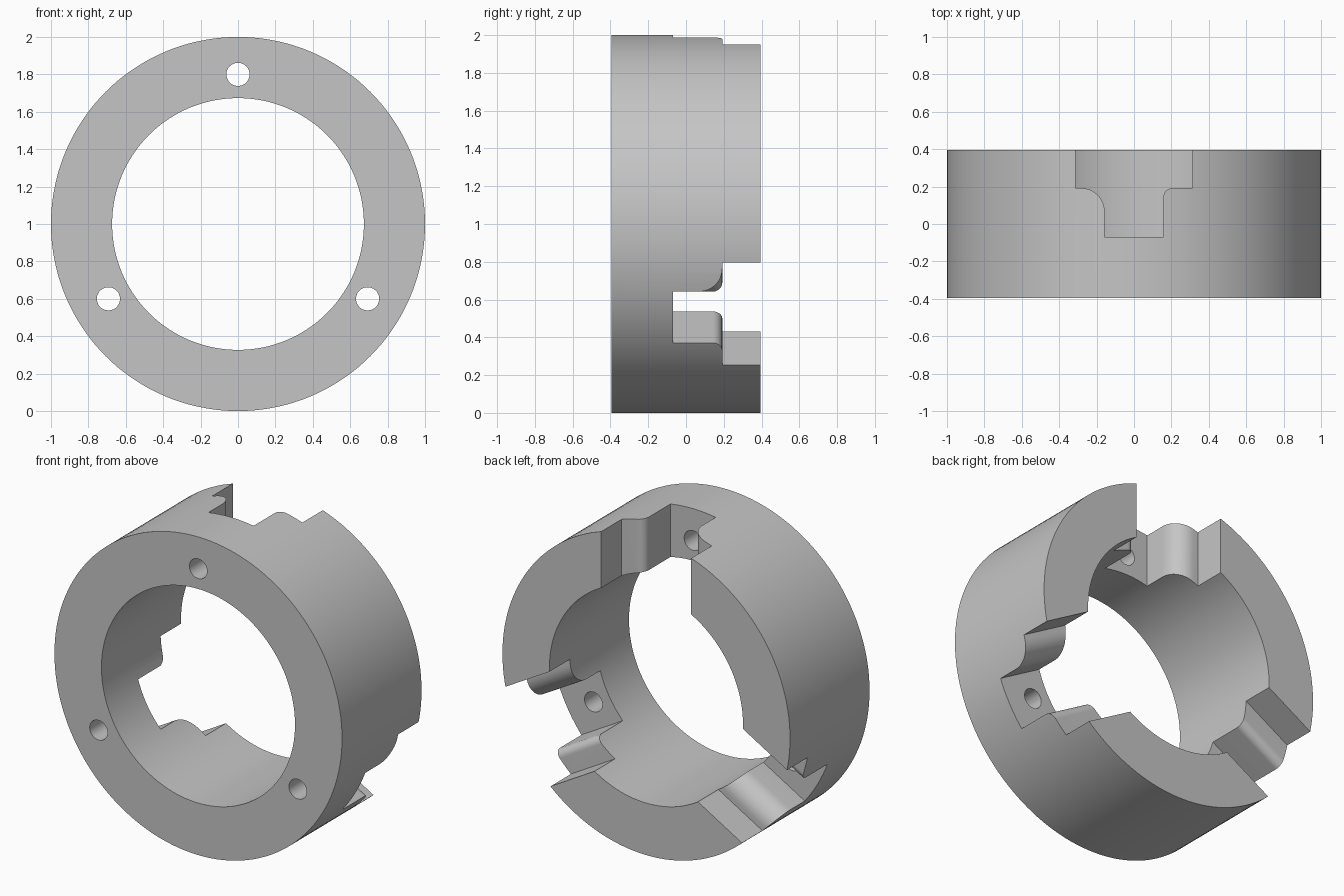
import bpy
import bmesh
from math import sin, cos, radians, tau
from mathutils import Matrix, Vector

if "Cube" in bpy.data.objects:
    bpy.data.objects.remove(bpy.data.objects["Cube"], do_unlink=True)

OUTER, BORE, HALF = 1.0, 0.673, 0.395
FLOOR, STEP = -0.07, 0.192
SLOT, WIDE = 0.157, 0.313
HOLE_R, HOLE_AT = 0.062, 0.8

grey = bpy.data.materials.new("plain grey")
grey.use_nodes = True
colour = (0.56, 0.56, 0.56, 1)
grey.diffuse_color = colour
grey.node_tree.nodes["Principled BSDF"].inputs["Base Color"].default_value = colour


def prism(name, outline, direction):
    """Solid made by pushing a closed outline along a direction."""
    bm = bmesh.new()
    face = bm.faces.new([bm.verts.new(p) for p in outline])
    top = bmesh.ops.extrude_face_region(bm, geom=[face])["geom"]
    verts = [g for g in top if isinstance(g, bmesh.types.BMVert)]
    bmesh.ops.translate(bm, verts=verts, vec=direction)
    bmesh.ops.recalc_face_normals(bm, faces=bm.faces)
    mesh = bpy.data.meshes.new(name)
    bm.to_mesh(mesh)
    bm.free()
    mesh.materials.append(grey)
    obj = bpy.data.objects.new(name, mesh)
    bpy.context.collection.objects.link(obj)
    return obj


def rod(name, radius, z, y0, y1, sides):
    """Round bar along the y axis."""
    pts = [(radius * cos(tau * i / sides), y0, z + radius * sin(tau * i / sides))
           for i in range(sides)]
    return prism(name, pts, Vector((0, y1 - y0, 0)))


def arc(cx, cy, r, start, end, steps=12):
    return [(cx + r * cos(radians(start + (end - start) * i / steps)),
             cy + r * sin(radians(start + (end - start) * i / steps)))
            for i in range(steps + 1)]


def cut(target, cutter):
    mod = target.modifiers.new("cut", 'BOOLEAN')
    mod.operation = 'DIFFERENCE'
    mod.solver = 'EXACT'
    mod.object = cutter
    bpy.context.view_layer.objects.active = target
    bpy.ops.object.modifier_apply(modifier=mod.name)
    bpy.data.objects.remove(cutter, do_unlink=True)


# Ring body with its bore
ring = rod("slotted_ring", OUTER, 1, -HALF, HALF, 144)
cut(ring, rod("bore_cutter", BORE, 1, -1, 1, 144))

# Stepped slot outline: large rounded shoulder on one side, small on the other
BIG, SMALL = 0.125, 0.05
slot_outline = [(-WIDE, 0.6), (-WIDE, STEP)]
slot_outline += arc(-SLOT - BIG, STEP - BIG, BIG, 90, 0)
slot_outline += [(-SLOT, FLOOR), (SLOT, FLOOR)]
slot_outline += arc(SLOT + SMALL, STEP - SMALL, SMALL, 180, 90)
slot_outline += [(WIDE, STEP), (WIDE, 0.6)]

# Three radial slots, each with a screw hole through its floor
for k in range(3):
    turn = (Matrix.Translation((0, 0, 1)) @ Matrix.Rotation(tau * k / 3, 4, 'Y'))
    slot = prism("slot_cutter", [(x, y, 0.4) for x, y in slot_outline], Vector((0, 0, 0.8)))
    hole = rod("hole_cutter", HOLE_R, HOLE_AT, -0.6, 0.1, 32)
    for cutter in (slot, hole):
        cutter.data.transform(turn)
        cut(ring, cutter)

# Smooth curved walls, crisp edges
bpy.ops.object.select_all(action='DESELECT')
ring.select_set(True)
bpy.context.view_layer.objects.active = ring
bpy.ops.object.shade_smooth_by_angle(angle=radians(30))
